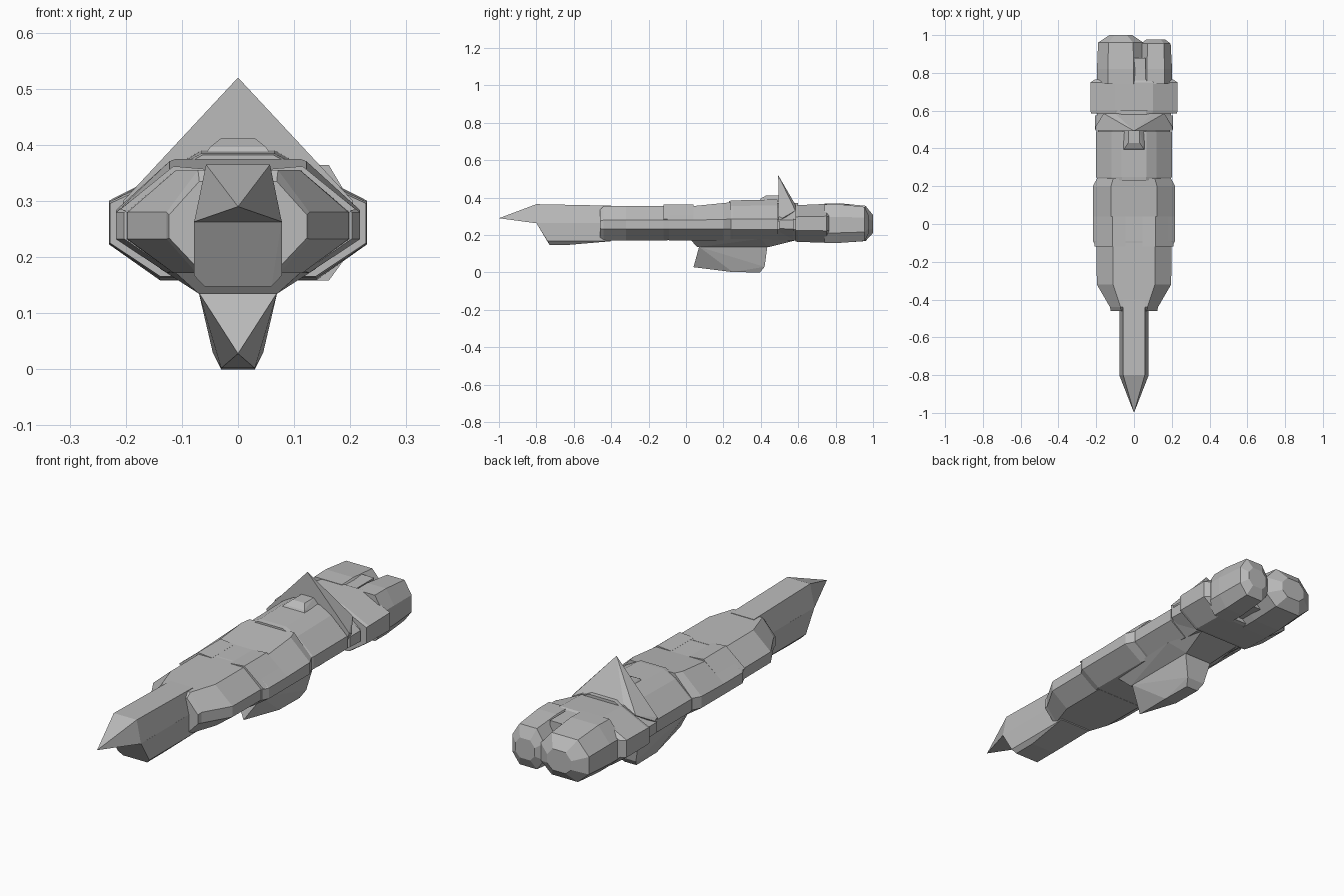
import bpy
import bmesh

if "Cube" in bpy.data.objects:
    bpy.data.objects.remove(bpy.data.objects["Cube"], do_unlink=True)

grey = bpy.data.materials.new("hull_grey")
grey.use_nodes = True
grey.diffuse_color = (0.5, 0.5, 0.5, 1)
grey.node_tree.nodes["Principled BSDF"].inputs["Base Color"].default_value = grey.diffuse_color


def finish(name, bm):
    """Turn a bmesh into a flat-shaded grey object."""
    bmesh.ops.recalc_face_normals(bm, faces=bm.faces[:])
    mesh = bpy.data.meshes.new(name)
    bm.to_mesh(mesh)
    bm.free()
    mesh.materials.append(grey)
    obj = bpy.data.objects.new(name, mesh)
    bpy.context.scene.collection.objects.link(obj)
    return obj


def mirrored(points):
    return list(points) + [(-x, y, z) for x, y, z in points if x]


def hull(name, points):
    """Faceted convex block around a few corner points."""
    bm = bmesh.new()
    for p in points:
        bm.verts.new(p)
    result = bmesh.ops.convex_hull(bm, input=bm.verts[:])
    spare = {g for g in result["geom_interior"] + result["geom_unused"]
             if isinstance(g, bmesh.types.BMVert)}
    bmesh.ops.delete(bm, geom=list(spare), context="VERTS")
    bmesh.ops.dissolve_limit(bm, angle_limit=0.02, verts=bm.verts[:], edges=bm.edges[:])
    return finish(name, bm)


def loft(name, stations, half, centre=0):
    """Skin symmetric sections; half lists (x, z) from top to bottom.

    Each station is (y, width scale, top scale, bottom scale)."""
    mid = 0.255
    bm = bmesh.new()
    rings = []
    for y, wide, up, down in stations:
        side = [(x * wide, mid + (z - mid) * (up if z > mid else down)) for x, z in half]
        outline = side + [(-x, z) for x, z in reversed(side)]
        rings.append([bm.verts.new((centre + x, y, z)) for x, z in outline])
    count = len(rings[0])
    for a, b in zip(rings, rings[1:]):
        for i in range(count):
            j = (i + 1) % count
            bm.faces.new((a[i], a[j], b[j], b[i]))
    bm.faces.new(rings[0])
    bm.faces.new(rings[-1])
    return finish(name, bm)


# Nose: pointed beak over a deep chin
hull("nose_beak", mirrored([
    (0, -1, 0.29), (0.057, -0.8, 0.365), (0.078, -0.8, 0.263),
    (0.057, -0.4, 0.357), (0.078, -0.4, 0.263)]))
hull("nose_chin", mirrored([
    (0.078, -0.8, 0.264), (0.078, -0.74, 0.167), (0.06, -0.73, 0.148),
    (0.06, -0.62, 0.148), (0.078, -0.4, 0.264), (0.078, -0.4, 0.167)]))

# Main fuselage segments share one chamfered section
section = [(0.115, 0.355), (0.205, 0.28), (0.205, 0.232), (0.12, 0.172)]
loft("fore_fuselage", [(-0.46, 0.6, 0.8, 0.9), (-0.44, 0.62, 1, 1),
                       (-0.32, 0.96, 1, 1), (-0.1, 0.97, 1, 1)], section)
loft("mid_fuselage", [(-0.12, 0.99, 0.97, 0.97), (-0.09, 1.06, 1, 1), (0.04, 1.06, 1, 1),
                      (0.2, 1.06, 1.16, 1), (0.24, 0.96, 1.2, 1)], section)
aft_section = [(0.065, 0.385), (0.12, 0.355), (0.2, 0.285), (0.2, 0.23), (0.12, 0.172)]
loft("aft_fuselage", [(0.23, 0.96, 0.98, 1), (0.25, 1, 1, 1), (0.49, 1, 1.04, 1)], aft_section)
loft("engine_neck", [(0.48, 0.95, 0.9, 1), (0.6, 0.98, 0.9, 1)], aft_section)
loft("collar", [(0.5, 1.03, 0.85, 0.8), (0.575, 1.03, 0.85, 0.95)], aft_section)

# Raised side cheeks at the front of the mid fuselage
for side, label in ((1, "left"), (-1, "right")):
    hull(label + "_cheek", [(side * x, y, z) for y in (-0.12, 0.04)
                            for x, z in ((0.045, 0.356), (0.115, 0.362),
                                         (0.21, 0.285), (0.12, 0.26))])

# Spine block ahead of the dorsal fin
hull("spine_block", mirrored([
    (0.06, 0.39, 0.38), (0.06, 0.5, 0.38), (0.05, 0.4, 0.396),
    (0.03, 0.43, 0.412), (0.03, 0.5, 0.412)]))

# Dorsal fin: upright front, raked back
hull("dorsal_fin", mirrored([
    (0, 0.493, 0.52), (0.205, 0.495, 0.3), (0.2, 0.495, 0.27), (0.205, 0.515, 0.29),
    (0.16, 0.585, 0.33), (0.1, 0.585, 0.362)]))

# Belly fairing and ventral keel
hull("belly_fairing", mirrored([
    (0.12, 0.02, 0.18), (0.07, 0.06, 0.135), (0.07, 0.44, 0.135),
    (0.14, 0.4, 0.18), (0.1, 0.58, 0.17)]))
hull("ventral_keel", mirrored([
    (0.07, 0.07, 0.137), (0, 0.04, 0.028), (0.03, 0.25, 0.002),
    (0.03, 0.395, 0), (0.045, 0.42, 0.03), (0.07, 0.435, 0.137)]))

# Engine housing ring
ring_section = [(0.1, 0.36), (0.23, 0.298), (0.23, 0.224), (0.14, 0.163)]
loft("engine_ring", [(0.585, 0.99, 0.95, 0.97), (0.6, 1, 1, 1),
                     (0.75, 1, 1.06, 1.04), (0.765, 0.9, 1, 1)], ring_section)

# Twin engine pods, the right one wider and longer
pod_section = [(0.065, 0.37), (0.12, 0.3), (0.12, 0.212), (0.065, 0.158)]
loft("right_engine", [(0.74, 1.05, 0.98, 1), (0.82, 1.05, 1, 1),
                      (0.96, 1, 0.88, 0.9), (1, 0.5, 0.45, 0.45)], pod_section, -0.07)
loft("left_engine", [(0.74, 0.72, 0.95, 1), (0.82, 0.72, 0.95, 1),
                     (0.955, 0.66, 0.83, 0.9), (0.978, 0.4, 0.4, 0.45)], pod_section, 0.115)
hull("engine_bridge", [(x, y, z) for x in (-0.09, 0.06) for y in (0.74, 0.88)
                       for z in (0.18, 0.362)])
